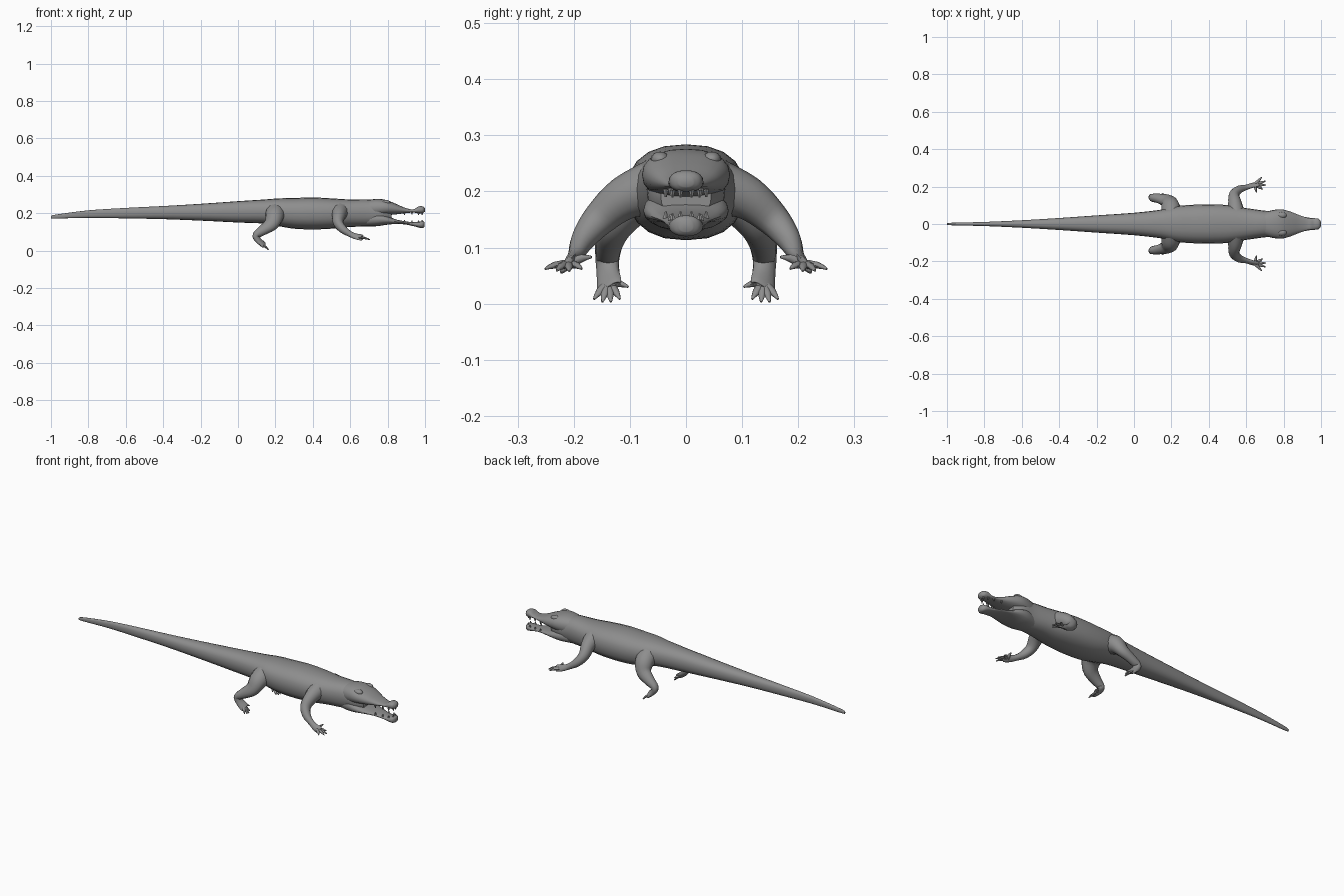
import bpy, bmesh, math
from mathutils import Vector

if "Cube" in bpy.data.objects:
    bpy.data.objects.remove(bpy.data.objects["Cube"])

hide = bpy.data.materials.new("grey_hide")
hide.diffuse_color = (0.27, 0.27, 0.27, 1)
hide.use_nodes = True
hide.node_tree.nodes["Principled BSDF"].inputs["Base Color"].default_value = hide.diffuse_color


def smooth_path(pts, n):
    """Catmull-Rom sampling of equal-length tuples."""
    out = []
    for i in range(len(pts) - 1):
        p0, p1, p2 = pts[max(i - 1, 0)], pts[i], pts[i + 1]
        p3 = pts[min(i + 2, len(pts) - 1)]
        for k in range(n):
            t = k / n
            out.append(tuple(0.5 * (2 * b + (c - a) * t + (2 * a - 5 * b + 4 * c - d) * t * t
                             + (3 * b - a - 3 * c + d) * t ** 3)
                             for a, b, c, d in zip(p0, p1, p2, p3)))
    return out + [tuple(pts[-1])]


def add_loft(bm, rings):
    loops = [[bm.verts.new(p) for p in ring] for ring in rings]
    m = len(loops[0])
    for a, b in zip(loops, loops[1:]):
        for i in range(m):
            bm.faces.new((a[i], a[(i + 1) % m], b[(i + 1) % m], b[i]))
    bm.faces.new(loops[0])
    bm.faces.new(loops[-1])


def finish(bm, name, angle=50):
    bmesh.ops.recalc_face_normals(bm, faces=bm.faces)
    me = bpy.data.meshes.new(name)
    bm.to_mesh(me)
    bm.free()
    me.materials.append(hide)
    me.shade_smooth()
    me.set_sharp_from_angle(angle=math.radians(angle))
    ob = bpy.data.objects.new(name, me)
    bpy.context.collection.objects.link(ob)
    return ob


def trunk(name, stations, e=0.85, n=4, sides=20, mid=0.5):
    """Loft along x from (x, half width, bottom, top)."""
    bm = bmesh.new()
    rings = []
    for x, w, zb, zt in smooth_path(stations, n):
        zm = zb + mid * (zt - zb)
        ring = []
        for k in range(sides):
            a = 2 * math.pi * k / sides
            c, s = math.cos(a), math.sin(a)
            y = w * math.copysign(abs(c) ** e, c)
            z = zm + ((zt - zm) if s > 0 else (zm - zb)) * math.copysign(abs(s) ** e, s)
            ring.append((x, y, z))
        rings.append(ring)
    add_loft(bm, rings)
    return finish(bm, name)


def add_limb(bm, pts, side, n=4, sides=12):
    """Tube through (x, y, z, radius u, radius v) with a carried frame."""
    path = smooth_path(pts, n)
    pos = [Vector((p[0], p[1] * side, p[2])) for p in path]
    u = Vector((1, 0, 0)) if n > 2 else Vector((0, 1, 0))
    rings = []
    for i, p in enumerate(path):
        t = (pos[min(i + 1, len(pos) - 1)] - pos[max(i - 1, 0)]).normalized()
        if i:
            old = (pos[i] - pos[max(i - 2, 0)]).normalized()
            u = old.rotation_difference(t) @ u
        u = (u - t * u.dot(t)).normalized()
        v = t.cross(u)
        rings.append([pos[i] + u * p[3] * math.cos(2 * math.pi * k / sides)
                      + v * p[4] * math.sin(2 * math.pi * k / sides) for k in range(sides)])
    add_loft(bm, rings)


def leg(name, pts, root, toes, side):
    bm = bmesh.new()
    add_limb(bm, pts, side)
    # toes fan out from the ball of the foot
    for tip in toes:
        r, t = Vector(root), Vector(tip)
        m = r.lerp(t, 0.6) + Vector((0, 0, 0.003))
        add_limb(bm, [(*r, .010, .008), (*m, .0075, .006), (*t, .002, .002)], side, 2, 8)
    finish(bm, name)


# Body and long tail
trunk("body_and_tail", [
    (-1.0, .004, .172, .184), (-.97, .007, .171, .193), (-.8, .011, .175, .215),
    (-.6, .020, .172, .228), (-.4, .032, .168, .238), (-.2, .046, .160, .250),
    (0, .060, .150, .264), (.14, .076, .144, .273), (.22, .094, .130, .279),
    (.30, .102, .117, .281), (.40, .105, .113, .284), (.50, .101, .117, .279),
    (.60, .085, .126, .273), (.70, .071, .130, .273), (.77, .068, .140, .258),
    (.82, .045, .155, .225)], mid=.52)

# Head: upper skull with snout, lower jaw
trunk("upper_head", [
    (.68, .058, .175, .268), (.74, .074, .180, .276), (.79, .078, .188, .271),
    (.84, .065, .193, .252), (.89, .045, .199, .230), (.935, .032, .203, .220),
    (.965, .031, .199, .236), (.988, .027, .200, .236), (.999, .013, .208, .226)])
trunk("lower_jaw", [
    (.68, .055, .130, .200), (.74, .073, .130, .205), (.79, .075, .137, .190),
    (.84, .060, .142, .168), (.89, .043, .140, .157), (.94, .033, .130, .152),
    (.975, .030, .121, .155), (.990, .024, .121, .157), (.998, .012, .128, .150)])

# Eye ridges
for side, label in ((1, "left"), (-1, "right")):
    bm = bmesh.new()
    bmesh.ops.create_uvsphere(bm, u_segments=14, v_segments=8, radius=1)
    for v in bm.verts:
        v.co = Vector((.79 + v.co.x * .026, side * .046 + v.co.y * .017, .257 + v.co.z * .014))
    finish(bm, label + "_eye_ridge")

# Teeth along both jaws
bm = bmesh.new()
for x, y, zu, zl in ((.985, .010, .203, .152), (.965, .024, .203, .149),
                     (.93, .027, .206, .148), (.89, .036, .204, .152)):
    for side in (1, -1):
        for z, d in ((zu, -.014), (zl, .012)):
            ring = [[(x + r * math.cos(k * math.pi / 3), side * y + r * math.sin(k * math.pi / 3), h)
                     for k in range(6)] for r, h in ((.006, z), (.002, z + d))]
            add_loft(bm, ring)
finish(bm, "teeth", 30)

# Legs
front = [(.545, .055, .208, .050, .050), (.54, .11, .188, .037, .039), (.535, .155, .150, .028, .030),
         (.56, .183, .115, .022, .022), (.60, .196, .088, .016, .014), (.63, .206, .076, .018, .010),
         (.662, .213, .069, .019, .007), (.668, .214, .068, .010, .004)]
front_toes = [(.655, .168, .083), (.688, .186, .062), (.705, .208, .058),
              (.704, .230, .059), (.684, .251, .062)]
hind = [(.20, .045, .205, .055, .055), (.195, .095, .182, .050, .046), (.178, .124, .142, .040, .032),
        (.135, .136, .110, .029, .025), (.098, .140, .082, .020, .022), (.108, .139, .056, .015, .022),
        (.138, .137, .030, .009, .025), (.143, .136, .026, .004, .014)]
hind_toes = [(.145, .103, .030), (.158, .118, .008), (.163, .134, .003),
             (.163, .149, .003), (.157, .164, .008)]
for side, label in ((1, "left"), (-1, "right")):
    leg(label + "_front_leg", front, (.645, .210, .071), front_toes, side)
    leg(label + "_hind_leg", hind, (.128, .138, .036), hind_toes, side)
